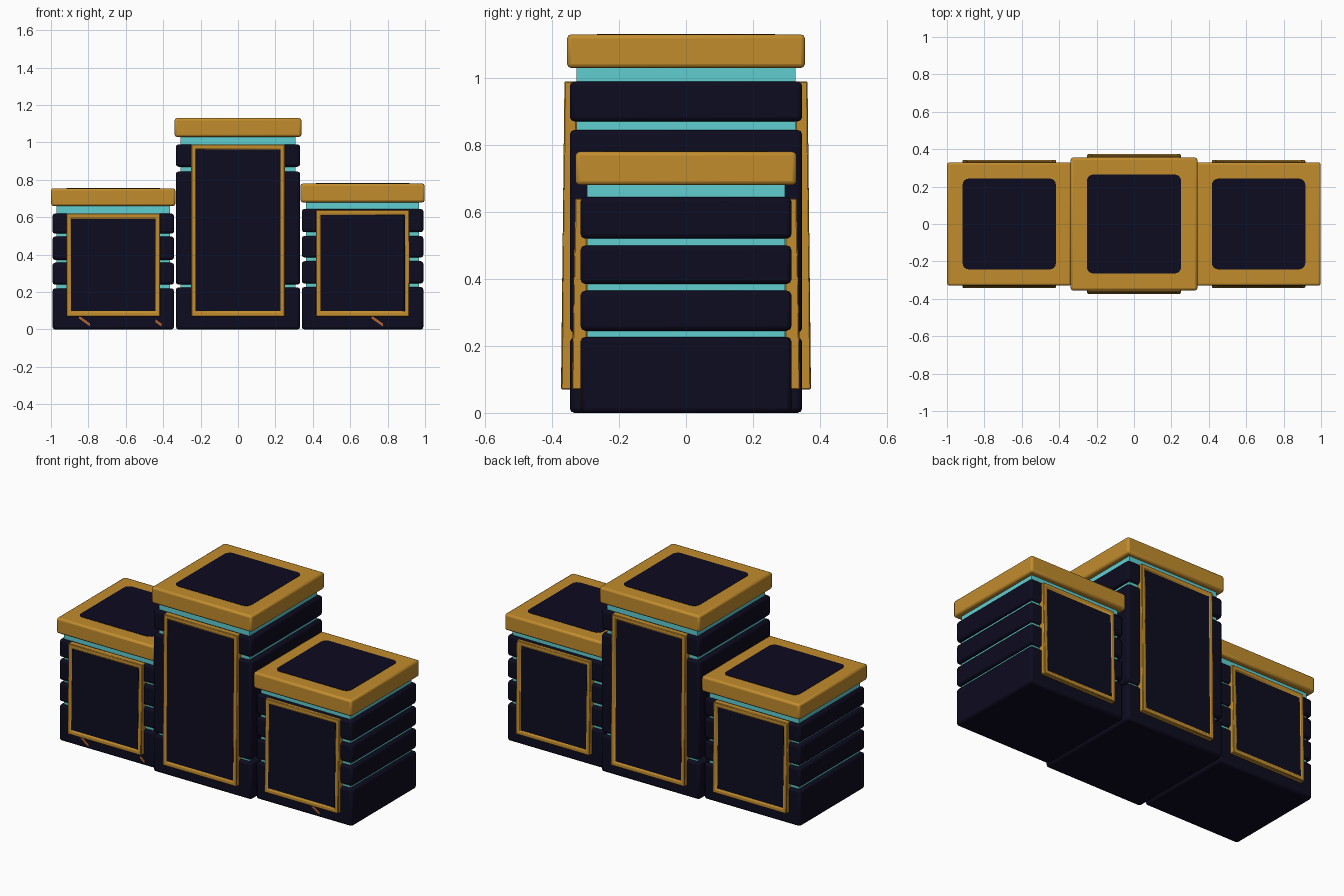
import bpy, bmesh
from mathutils import Vector, Matrix

if "Cube" in bpy.data.objects:
    bpy.data.objects.remove(bpy.data.objects["Cube"])


def material(name, rgb):
    m = bpy.data.materials.new(name)
    m.use_nodes = True
    m.diffuse_color = (*rgb, 1)
    m.node_tree.nodes["Principled BSDF"].inputs["Base Color"].default_value = (*rgb, 1)
    return m


NAVY = material("dark_navy", (0.004, 0.0035, 0.014))
GOLD = material("antique_gold", (0.54, 0.265, 0.027))
CYAN = material("glow_cyan", (0.115, 0.62, 0.64))
RUST = material("rust_orange", (0.45, 0.13, 0.03))


def finish(bm, name, mats, bevel=0.0, segments=2):
    bmesh.ops.recalc_face_normals(bm, faces=bm.faces)
    mesh = bpy.data.meshes.new(name)
    bm.to_mesh(mesh)
    bm.free()
    ob = bpy.data.objects.new(name, mesh)
    bpy.context.collection.objects.link(ob)
    for m in mats:
        mesh.materials.append(m)
    if bevel:
        mod = ob.modifiers.new("soft_edges", "BEVEL")
        mod.width, mod.segments = bevel, segments
        mod.limit_method = "ANGLE"
    bpy.ops.object.select_all(action="DESELECT")
    ob.select_set(True)
    bpy.context.view_layer.objects.active = ob
    bpy.ops.object.shade_smooth_by_angle(angle=0.7)
    return ob


def box_mesh(lo, hi):
    lo, hi = Vector(lo), Vector(hi)
    bm = bmesh.new()
    bmesh.ops.create_cube(bm, size=1, matrix=Matrix.LocRotScale((lo + hi) / 2, None, hi - lo))
    return bm


def block(name, x, hx, hy, z0, z1, mat, bevel=0.0):
    """Box centred on x and y = 0 between two heights."""
    return finish(box_mesh((x - hx, -hy, z0), (x + hx, hy, z1)), name, [mat], bevel)


def top_panel(name, x, hx, hy, z):
    """Thin rounded plate let into the top of a cap."""
    bm = box_mesh((x - hx, -hy, z - 0.006), (x + hx, hy, z + 0.002))
    corners = [e for e in bm.edges if abs(e.verts[0].co.z - e.verts[1].co.z) > 0.001]
    bmesh.ops.bevel(bm, geom=corners, offset=0.035, segments=4, profile=0.5, affect="EDGES")
    finish(bm, name, [NAVY])


def framed_panel(name, x, hx, z0, z1, y_in, y_out, side, lean=0.01):
    """Gold frame round a dark panel; its outer face leans in at the top."""
    bm = box_mesh((x - hx, min(side * y_in, side * y_out), z0),
                  (x + hx, max(side * y_in, side * y_out), z1))
    for v in bm.verts:
        if v.co.z > (z0 + z1) / 2 and abs(v.co.y) > y_in + 0.001:
            v.co.y -= side * lean
    face = max(bm.faces, key=lambda f: side * f.calc_center_median().y)
    # bevelled lip, then recessed dark panel
    bmesh.ops.inset_region(bm, faces=[face], thickness=0.032)
    bmesh.ops.inset_region(bm, faces=[face], thickness=0.004, depth=-0.006)
    face.material_index = 1
    finish(bm, name, [GOLD, NAVY], 0.004, 1)


def pillar(name, x, hx, hy, core, slabs, cap, cap_hy, panel, frame):
    # glowing core shows between the slabs and under the cap
    block(name + "_core", x, hx - core, hy - 0.02, 0.05, cap[0] + 0.02, CYAN)
    for i, (z0, z1) in enumerate(slabs):
        block(f"{name}_slab_{i + 1}", x, hx, hy, z0, z1, NAVY, 0.014)
    block(name + "_cap", x, hx + 0.007, cap_hy, *cap, GOLD, 0.012)
    top_panel(name + "_top_panel", x, *panel, cap[1])
    for side, label in ((-1, "front"), (1, "back")):
        framed_panel(f"{name}_{label}_panel", x, 0.25, *frame, hy - 0.02, hy + 0.026, side)


# Tall middle pillar and the two lower side pillars
pillar("middle", 0, 0.332, 0.347, 0.025,
       [(0, 0.225), (0.24, 0.845), (0.87, 0.99)],
       (1.03, 1.13), 0.355, (0.252, 0.265), (0.07, 0.99))
pillar("left", 0.666, 0.325, 0.315, 0.022,
       [(0, 0.227), (0.245, 0.365), (0.385, 0.50), (0.52, 0.645)],
       (0.68, 0.78), 0.33, (0.25, 0.243), (0.07, 0.64))
pillar("right", -0.667, 0.325, 0.315, 0.022,
       [(0, 0.22), (0.24, 0.357), (0.372, 0.497), (0.512, 0.62)],
       (0.66, 0.755), 0.33, (0.25, 0.243), (0.07, 0.62))


# Small worn chips along the base
def chip(i, x, z, w):
    bm = box_mesh((x - w, -0.317, z - 0.008), (x + w, -0.312, z + 0.008))
    for v in bm.verts:
        v.co.z -= (v.co.x - x) * 0.7
    finish(bm, f"worn_chip_{i + 1}", [RUST])


for i, spot in enumerate([(-0.82, 0.045, 0.03), (-0.425, 0.035, 0.015), (0.745, 0.045, 0.03)]):
    chip(i, *spot)
